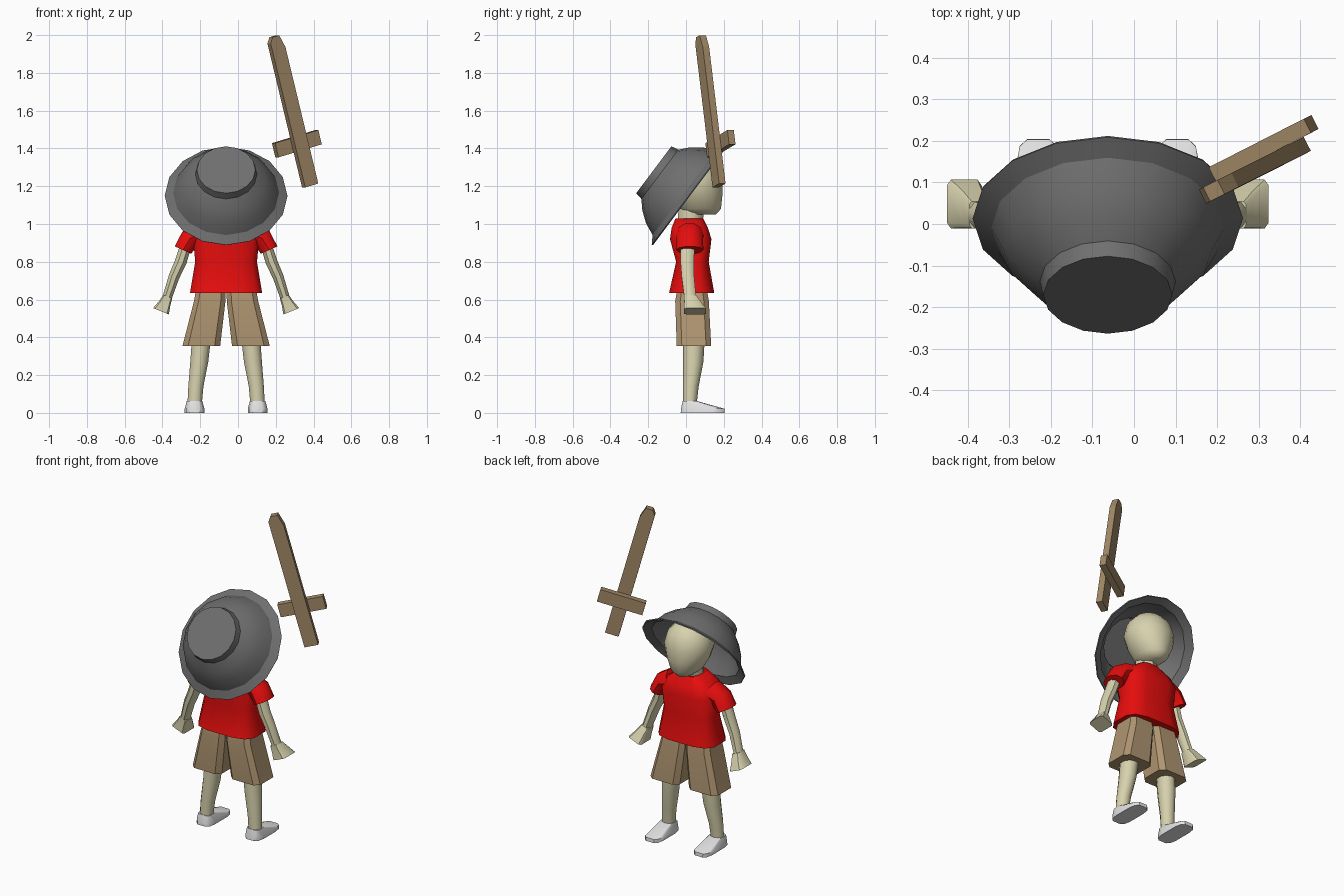
import bpy, bmesh, math
from mathutils import Matrix, Vector

cube = bpy.data.objects.get("Cube")
if cube:
    bpy.data.objects.remove(cube, do_unlink=True)

CX = -0.063  # body centre line


def material(name, rgb):
    m = bpy.data.materials.new(name)
    m.use_nodes = True
    m.diffuse_color = (*rgb, 1)
    b = m.node_tree.nodes["Principled BSDF"]
    b.inputs["Base Color"].default_value = (*rgb, 1)
    b.inputs["Roughness"].default_value = 0.8
    return m


SKIN = material("skin", (0.68, 0.64, 0.42))
RED = material("red_cloth", (0.80, 0.004, 0.004))
TAN = material("tan_cloth", (0.43, 0.30, 0.165))
WOOD = material("wood", (0.36, 0.25, 0.135))
GREY = material("grey_felt", (0.16, 0.16, 0.16))
WHITE = material("white_shoe", (0.78, 0.78, 0.78))


def finish(bm, name, mat, angle=40):
    bmesh.ops.recalc_face_normals(bm, faces=bm.faces)
    me = bpy.data.meshes.new(name)
    bm.to_mesh(me)
    bm.free()
    me.materials.append(mat)
    ob = bpy.data.objects.new(name, me)
    bpy.context.collection.objects.link(ob)
    bpy.ops.object.select_all(action='DESELECT')
    ob.select_set(True)
    bpy.context.view_layer.objects.active = ob
    if angle:
        bpy.ops.object.shade_smooth_by_angle(angle=math.radians(angle))
    return ob


def loft(name, mat, rings, n=10, power=1.0, side=1, angle=40):
    """Skin rings of (x, y, z, rx, ry, tilt about y); power < 1 makes them boxy."""
    bm = bmesh.new()
    loops = []
    for x, y, z, rx, ry, tilt in rings:
        t, loop = math.radians(tilt), []
        for i in range(n):
            a = 2 * math.pi * (i + 0.5) / n
            c, s = math.cos(a), math.sin(a)
            u = math.copysign(abs(c) ** power, c) * rx
            v = math.copysign(abs(s) ** power, s) * ry
            loop.append(bm.verts.new((CX + side * (x + u * math.cos(t)),
                                      y + v, z - u * math.sin(t))))
        loops.append(loop)
    for a, b in zip(loops, loops[1:]):
        for i in range(n):
            j = (i + 1) % n
            bm.faces.new((a[i], a[j], b[j], b[i]))
    bm.faces.new(loops[0])
    bm.faces.new(loops[-1])
    return finish(bm, name, mat, angle)


# Torso, neck and head
loft("shirt", RED, [
    (0, 0.03, 0.635, 0.195, 0.122, 0), (0, 0.034, 0.80, 0.167, 0.088, 0),
    (0, 0.025, 0.92, 0.178, 0.112, 0), (0, 0.02, 0.98, 0.15, 0.098, 0),
    (0, 0.018, 1.03, 0.075, 0.075, 0)], n=12, power=0.6)
loft("neck", SKIN, [(0, 0.02, 0.98, 0.06, 0.066, 0),
                    (0, 0.03, 1.10, 0.058, 0.068, 0)])
loft("head", SKIN, [
    (0, 0.082, 1.05, 0.05, 0.078, 0), (0, 0.075, 1.08, 0.085, 0.112, 0),
    (0, 0.065, 1.15, 0.125, 0.130, 0), (0, 0.055, 1.22, 0.143, 0.142, 0),
    (0, 0.052, 1.29, 0.125, 0.125, 0), (0, 0.05, 1.34, 0.08, 0.08, 0),
    (0, 0.05, 1.355, 0.03, 0.03, 0)], n=16, angle=60)

# Paired parts; the figure looks along +y
for label, s in (("left", 1), ("right", -1)):
    loft(label + "_sleeve", RED, [
        (0.125, 0.02, 0.945, 0.07, 0.075, -62), (0.19, 0.02, 0.925, 0.057, 0.07, -40),
        (0.228, 0.02, 0.862, 0.05, 0.072, -24)], side=s)
    loft(label + "_arm", SKIN, [
        (0.215, 0.008, 0.88, 0.032, 0.042, -15), (0.24, 0.006, 0.80, 0.034, 0.038, -15),
        (0.276, 0.01, 0.72, 0.031, 0.036, -22), (0.312, 0.022, 0.61, 0.027, 0.034, -22)],
        n=8, side=s)
    loft(label + "_hand", SKIN, [
        (0.309, 0.022, 0.615, 0.026, 0.033, -22), (0.325, 0.035, 0.58, 0.033, 0.045, -22),
        (0.345, 0.048, 0.538, 0.046, 0.06, -22)], n=8, power=0.3, side=s)
    loft(label + "_shorts_leg", TAN, [
        (0.131, 0.042, 0.355, 0.103, 0.094, 0), (0.087, 0.032, 0.59, 0.086, 0.092, 0),
        (0.08, 0.032, 0.66, 0.08, 0.08, 0)], n=8, power=0.4, side=s)
    loft(label + "_leg", SKIN, [
        (0.167, 0.02, 0.04, 0.04, 0.036, 0), (0.16, 0.025, 0.14, 0.042, 0.042, 0),
        (0.142, 0.038, 0.27, 0.05, 0.054, 0), (0.13, 0.042, 0.40, 0.053, 0.058, 0)],
        side=s)
    loft(label + "_shoe", WHITE, [
        (0.167, 0.088, 0, 0.053, 0.118, 0), (0.167, 0.088, 0.022, 0.053, 0.117, 0),
        (0.167, 0.022, 0.062, 0.042, 0.04, 0)], n=12, power=0.5, side=s)

# Hat: a closed thin profile spun round its axis, then tipped back
PROFILE = [(0, 0.23), (0.155, 0.23), (0.163, 0.19), (0.208, 0.15), (0.25, 0.095),
           (0.28, 0.028), (0.325, 0.0), (0.322, -0.006), (0.276, 0.018),
           (0.243, 0.085), (0.20, 0.138), (0.155, 0.18), (0.147, 0.22), (0, 0.22)]
bm = bmesh.new()
verts = [bm.verts.new((0, r, z)) for r, z in PROFILE]
edges = [bm.edges.new(p) for p in zip(verts, verts[1:])]
bmesh.ops.spin(bm, geom=verts + edges, axis=(0, 0, 1), cent=(0, 0, 0),
               angle=2 * math.pi, steps=16, use_duplicate=False)
bmesh.ops.remove_doubles(bm, verts=bm.verts, dist=0.0005)
bmesh.ops.transform(bm, verts=bm.verts, matrix=Matrix.Translation((CX, 0.0135, 1.149))
                    @ Matrix.Rotation(math.radians(53.1), 4, 'X'))
finish(bm, "hat", GREY, 32)

# Wooden sword: flat outlines in (width, length), extruded through the thickness
pommel = Vector((0.382, 0.175, 1.204))
along = Vector((-0.19, -0.095, 0.79))
length = along.length
along.normalize()
across = Vector((0.235, 0.12, 0.075))
across = (across - along * across.dot(along)).normalized()
depth = along.cross(across)


def plank(name, outline, offset, thick):
    bm = bmesh.new()
    pts = [pommel + across * w + along * l + depth * (offset - thick / 2)
           for w, l in outline]
    face = bm.faces.new([bm.verts.new(p) for p in pts])
    ext = bmesh.ops.extrude_face_region(bm, geom=[face])["geom"]
    bmesh.ops.translate(bm, vec=depth * thick,
                        verts=[v for v in ext if isinstance(v, bmesh.types.BMVert)])
    finish(bm, name, WOOD, None)


plank("sword_blade", [(-0.04, 0), (0.04, 0), (0.04, length - 0.07),
                      (0.02, length), (-0.02, length), (-0.04, length - 0.03)], 0, 0.038)
plank("sword_guard", [(-0.133, 0.19), (0.133, 0.19), (0.133, 0.268), (-0.133, 0.268)],
      0.038, 0.038)
